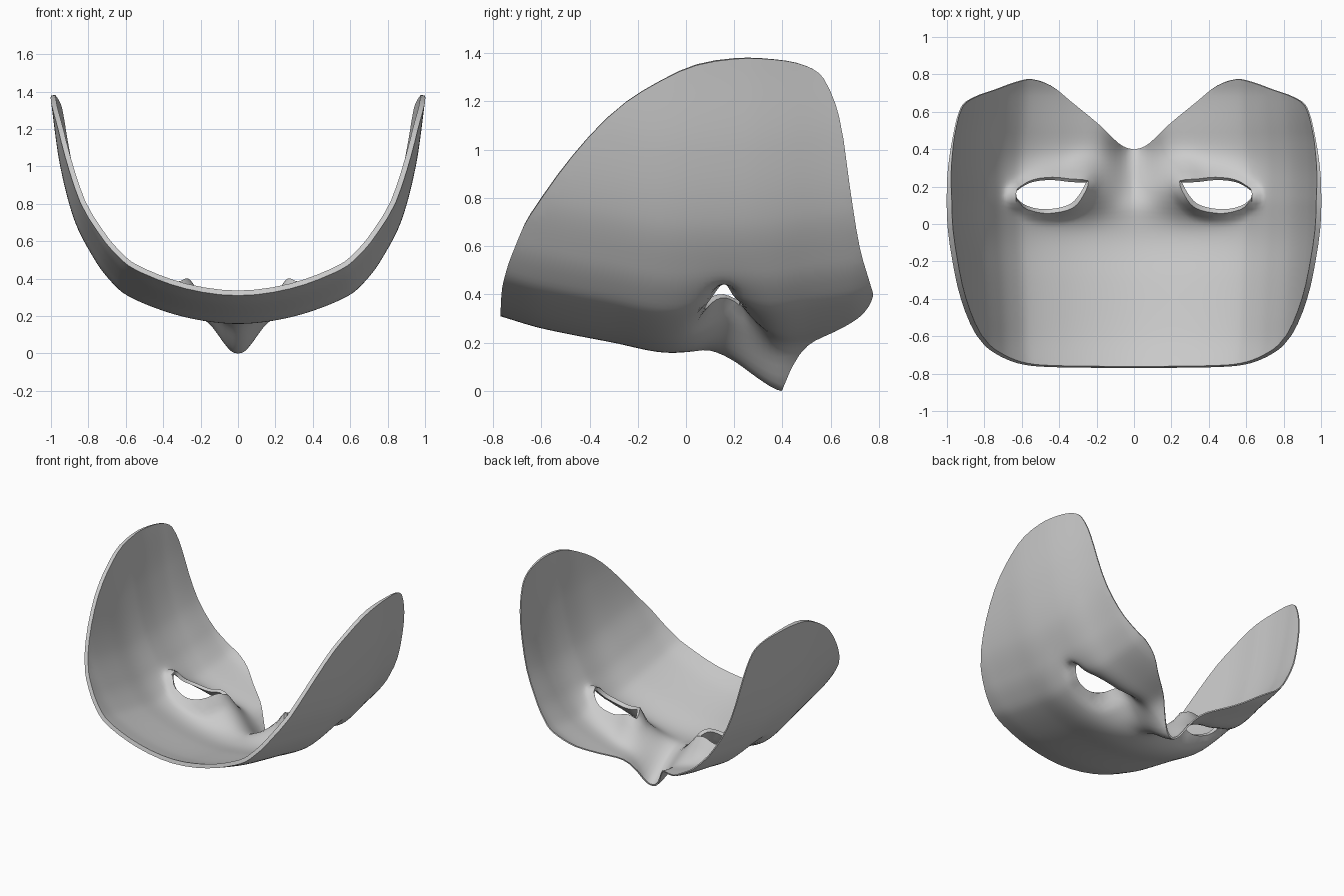
import bpy, bmesh, math
from mathutils import Vector
from mathutils.geometry import delaunay_2d_cdt, intersect_point_line

if "Cube" in bpy.data.objects:
    bpy.data.objects.remove(bpy.data.objects["Cube"])


def spline(keys, t):
    """Smooth curve through (t, value) keys."""
    n = len(keys)
    i = 0
    while i < n - 2 and t > keys[i + 1][0]:
        i += 1

    def slope(k):
        a, b = keys[max(k - 1, 0)], keys[min(k + 1, n - 1)]
        return (b[1] - a[1]) / (b[0] - a[0])
    (t0, v0), (t1, v1) = keys[i], keys[i + 1]
    d = t1 - t0
    u = (t - t0) / d
    if u > 1:
        return v1 + slope(i + 1) * (t - t1)
    return ((2*u**3 - 3*u*u + 1) * v0 + (u**3 - 2*u*u + u) * d * slope(i)
            + (3*u*u - 2*u**3) * v1 + (u**3 - u*u) * d * slope(i + 1))


def resample(pts, steps):
    """Smooth 2D path through the points."""
    ts = [0]
    for a, b in zip(pts, pts[1:]):
        ts.append(ts[-1] + math.dist(a, b))
    xs, ys = [[(t, p[k]) for t, p in zip(ts, pts)] for k in (0, 1)]
    out = []
    for a, b in zip(ts, ts[1:]):
        for j in range(steps):
            t = a + (b - a) * j / steps
            out.append(Vector((max(spline(xs, t), 0), spline(ys, t))))
    return out + [Vector(pts[-1])]


def inside(p, poly):
    hit = False
    for a, b in zip(poly, poly[1:] + poly[:1]):
        if (a.y > p.y) != (b.y > p.y) and p.x < a.x + (p.y - a.y) * (b.x - a.x) / (b.y - a.y):
            hit = not hit
    return hit


def distance(p, poly):
    best = 9
    for a, b in zip(poly, poly[1:] + poly[:1]):
        q, f = intersect_point_line(p, a, b)
        q = a if f < 0 else b if f > 1 else q
        best = min(best, math.hypot(p.x - q[0], p.y - q[1]))
    return best


def bump(s, y, cs, cy, ws, wy):
    return math.exp(-((s - cs) / ws) ** 2 - ((y - cy) / wy) ** 2)


# Half cross-section of the outer face, measured along its length
section = [(0, .157), (.2, .175), (.4, .225), (.6, .312), (.685, .39), (.76, .49), (.87, .7), (.95, 1.0), (1.0, 1.35)]
lens = [0]
for a, b in zip(section, section[1:]):
    lens.append(lens[-1] + math.dist(a, b))
sec_x = [(-.2, -.2)] + [(t, p[0]) for t, p in zip(lens, section)]
sec_z = [(-.2, .175)] + [(t, p[1]) for t, p in zip(lens, section)]

# Changes along y: lift, width and nose depth
lift = [(-.77, .15), (-.6, .1), (-.3, .04), (-.1, 0), (.1, 0), (.35, .005), (.5, .03), (.7, .06), (.78, .09)]
width = [(-.77, .95), (-.65, .965), (-.5, .97), (-.25, .985), (0, 1), (.25, .995), (.4, .98), (.6, .955), (.78, .945)]
nose = [(-.8, 0), (-.1, 0), (.05, 0), (.1, .008), (.2, .06), (.3, .12), (.385, .168), (.42, .17), (.55, .1), (.8, 0)]

# Flattened outline of one half, and the eye opening
outline = resample([(0, -.77), (.3, -.768), (.55, -.762), (.69, -.745), (.83, -.71), (1.0, -.65), (1.31, -.47),
                    (1.58, -.25), (1.74, -.03), (1.79, .2), (1.78, .37), (1.73, .5), (1.67, .57), (1.5, .635),
                    (1.19, .68), (.91, .72), (.69, .765), (.6, .775), (.48, .74), (.36, .655), (.2, .535),
                    (.1, .44), (.05, .407), (0, .395)], 3)
eye = resample([(.26, .222), (.34, .224), (.45, .235), (.56, .225), (.63, .195), (.67, .16), (.62, .11), (.53, .082),
                (.43, .083), (.34, .11), (.29, .165), (.26, .222)], 3)[:-1]


def surface(p):
    s, y = p
    x, z = spline(sec_x, s) * spline(width, y), spline(sec_z, s) + spline(lift, y)
    z -= spline(nose, y) * math.exp(-(s / .122) ** 2.3)                     # nose
    z += .12 * bump(s, y, .37, .18, .29, .125)                              # eye socket
    z += .05 * bump(s, y, .27, .24, .09, .1)                                # inner eye hollow
    z += .045 * bump(s, y, .69, .155, .07, .05)                             # outer eye hollow
    rim = .012 + .02 / (1 + math.exp((y - .16) / .02)) + .04 * bump(s, y, .32, .13, .1, .1)
    return Vector((x, y, z + rim * math.exp(-(distance(p, eye) / .035) ** 2)))  # eyelid lip


# Fill the flat pattern with a fine triangulation
step = .028
pts = outline + eye
edges = [(i, i + 1) for i in range(len(outline) - 1)]
n0, ne = len(outline), len(eye)
edges += [(n0 + i, n0 + (i + 1) % ne) for i in range(ne)]
for i in range(66):
    for j in range(58):
        p = Vector((i * step, -.77 + j * step))
        if i == 0:
            if step * .5 < p.y + .77 and p.y < .382:
                pts.append(p)
        elif inside(p, outline) and not inside(p, eye) and min(distance(p, outline), distance(p, eye)) > step * .5:
            pts.append(p)
verts, _, faces, *_ = delaunay_2d_cdt(pts, edges, [], 0, 1e-5)

# Bend the pattern into the mask half
bm = bmesh.new()
bv = [bm.verts.new(surface(v)) for v in verts]
for f in faces:
    c = sum((verts[i] for i in f), Vector((0, 0))) / len(f)
    if inside(c, outline) and not inside(c, eye):
        bm.faces.new([bv[i] for i in f])
bmesh.ops.delete(bm, geom=[v for v in bm.verts if not v.link_faces], context='VERTS')
low = min(v.co.z for v in bm.verts)
for v in bm.verts:
    v.co.z -= low
    if v.co.x < 1e-4:
        v.co.x = 0
me = bpy.data.meshes.new("mask")
bm.to_mesh(me)
bm.free()
mask = bpy.data.objects.new("mask", me)
bpy.context.collection.objects.link(mask)

# Shell thins towards the cheek edge and upper eye rim
group = mask.vertex_groups.new(name="shell")
for v in me.vertices:
    group.add([v.index], min(1, max(.3, 1 - (v.co.y - .12) * 2)), 'REPLACE')

# Mirror the half and give it thickness
m = mask.modifiers.new("mirror", 'MIRROR')
m.use_clip = True
m.merge_threshold = .0005
t = mask.modifiers.new("thickness", 'SOLIDIFY')
t.thickness = .028
t.offset = 1
t.vertex_group = "shell"
bpy.context.view_layer.objects.active = mask
mask.select_set(True)
for name in ("mirror", "thickness"):
    bpy.ops.object.modifier_apply(modifier=name)
bpy.ops.object.shade_smooth_by_angle(angle=math.radians(60))
